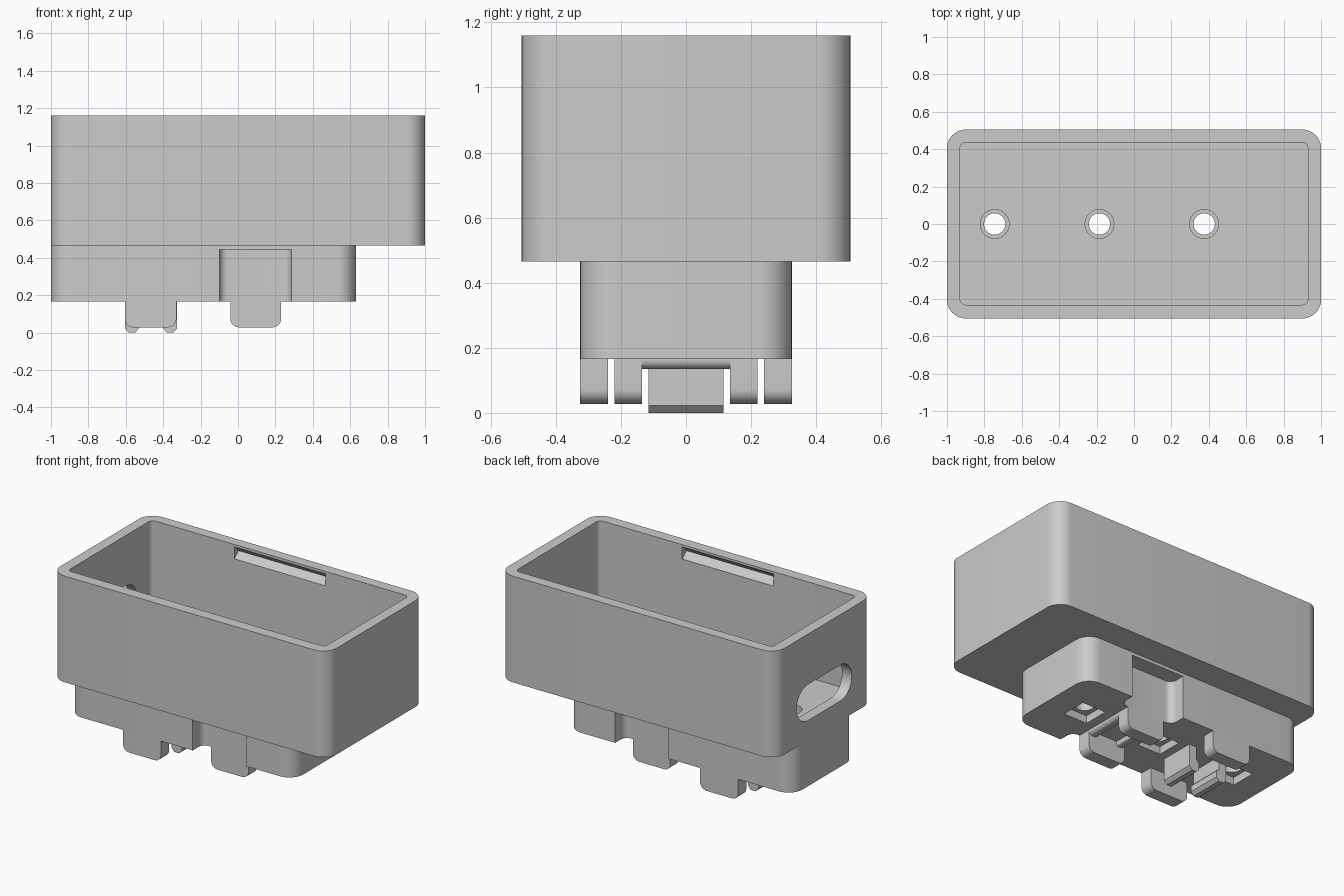
import bpy, bmesh
from math import sin, cos, pi, radians

if "Cube" in bpy.data.objects:
    bpy.data.objects.remove(bpy.data.objects["Cube"], do_unlink=True)

GREY = (0.6, 0.6, 0.6, 1)
plastic = bpy.data.materials.new("grey plastic")
plastic.use_nodes = True
plastic.diffuse_color = GREY
plastic.node_tree.nodes["Principled BSDF"].inputs["Base Color"].default_value = GREY


def rounded(u0, u1, v0, v1, radii):
    """Rectangle outline; radii run from lower left anticlockwise."""
    if not isinstance(radii, tuple):
        radii = (radii,) * 4
    corners = [(u0, v0, 1, 1), (u1, v0, -1, 1), (u1, v1, -1, -1), (u0, v1, 1, -1)]
    pts = []
    for i, ((u, v, su, sv), r) in enumerate(zip(corners, radii)):
        if r == 0:
            pts.append((u, v))
            continue
        for k in range(11):
            a = pi + i * pi / 2 + k * pi / 20
            pts.append((u + su * r + r * cos(a), v + sv * r + r * sin(a)))
    return pts


def circle(cx, cy, r, n=48):
    return [(cx + r * cos(2 * pi * i / n), cy + r * sin(2 * pi * i / n)) for i in range(n)]


def prism(name, outline, axis, lo, hi):
    """Extrude an outline along an axis."""
    place = {"x": lambda u, v, w: (w, u, v),
             "y": lambda u, v, w: (u, w, v),
             "z": lambda u, v, w: (u, v, w)}[axis]
    bm = bmesh.new()
    ends = [[bm.verts.new(place(u, v, w)) for u, v in outline] for w in (lo, hi)]
    bm.faces.new(ends[0])
    bm.faces.new(ends[1])
    n = len(outline)
    for i in range(n):
        j = (i + 1) % n
        bm.faces.new((ends[0][i], ends[0][j], ends[1][j], ends[1][i]))
    bmesh.ops.recalc_face_normals(bm, faces=bm.faces)
    mesh = bpy.data.meshes.new(name)
    bm.to_mesh(mesh)
    bm.free()
    mesh.materials.append(plastic)
    ob = bpy.data.objects.new(name, mesh)
    bpy.context.collection.objects.link(ob)
    return ob


def activate(ob):
    bpy.ops.object.select_all(action="DESELECT")
    ob.select_set(True)
    bpy.context.view_layer.objects.active = ob


def carve(ob, cutters):
    activate(ob)
    for c in cutters:
        c.hide_render = True
        mod = ob.modifiers.new("cut", "BOOLEAN")
        mod.operation = "DIFFERENCE"
        mod.solver = "EXACT"
        mod.object = c
        bpy.ops.object.modifier_apply(modifier=mod.name)
        bpy.data.objects.remove(c, do_unlink=True)


HOLES = (-0.745, -0.185, 0.375)
SPLIT, BOTTOM, FLOOR, TOP = 0.465, 0.165, 0.535, 1.16
parts = []

# Open box with a cable slot and snap grooves for a lid
box = prism("box_shell", rounded(-1, 1, -0.505, 0.505, 0.1), "z", SPLIT, TOP)
cuts = [prism("cavity", rounded(-0.93, 0.93, -0.432, 0.435, 0.03), "z", FLOOR, TOP + 0.2),
        prism("cable_slot", rounded(-0.285, 0.285, 0.595, 0.83, 0.117), "x", -1.2, -0.85)]
for s in (-1, 1):
    groove = [(s * 0.4, 1.145), (s * 0.434, 1.145), (s * 0.475, 1.105),
              (s * 0.434, 1.065), (s * 0.4, 1.065)]
    cuts.append(prism("lid_groove", groove, "x", -0.33, 0.33))
for x in HOLES:
    cuts.append(prism("screw_head", circle(x, 0, 0.077), "z", 0.4, 0.6))
carve(box, cuts)
parts.append(box)

# Narrower base with side pockets, screw holes and square nut seats
base = prism("base_block", rounded(-1, 0.63, -0.325, 0.325, 0.1), "z", BOTTOM, SPLIT)
cuts = []
for s in (-1, 1):
    near, far = sorted((s * 0.22, s * 0.5))
    cuts.append(prism("side_pocket", rounded(-0.1, 0.285, near, far, 0.045), "z", 0, 0.445))
for x in HOLES:
    cuts.append(prism("screw_head", circle(x, 0, 0.077), "z", 0.4, 0.6))
    cuts.append(prism("screw_hole", circle(x, 0, 0.057), "z", 0, 0.6))
    cuts.append(prism("nut_seat", rounded(x - 0.085, x + 0.085, -0.085, 0.085, 0), "z", 0, 0.215))
carve(base, cuts)
parts.append(base)

# Pairs of guide legs: inner pair by the pockets, outer pair flush with the sides
for label, x0, x1, y0, y1 in (("inner", -0.04, 0.23, 0.135, 0.22),
                              ("outer", -0.605, -0.33, 0.24, 0.325)):
    for side, s in (("right", -1), ("left", 1)):
        outline = rounded(x0, x1, 0.028, BOTTOM, (0.045, 0.045, 0, 0))
        lo, hi = sorted((s * y0, s * y1))
        parts.append(prism(f"{label}_leg_{side}", outline, "y", lo, hi))

# Low rounded ribs bridging the inner legs
for end, x0, x1, radii in (("a", -0.04, 0.02, (0.028, 0.012, 0, 0)),
                           ("b", 0.17, 0.23, (0.012, 0.028, 0, 0))):
    parts.append(prism("cross_rib_" + end, rounded(x0, x1, 0.135, BOTTOM, radii),
                       "y", -0.135, 0.135))

# Two facing clips between the outer legs, with chamfered tips
for end, x, d in (("a", -0.605, 1), ("b", -0.325, -1)):
    tip = [(x, BOTTOM), (x, 0.022), (x + d * 0.022, 0), (x + d * 0.055, 0),
           (x + d * 0.075, 0.022), (x + d * 0.075, 0.06), (x + d * 0.055, 0.08),
           (x + d * 0.055, BOTTOM)]
    parts.append(prism("clip_" + end, tip, "y", -0.115, 0.115))

for ob in parts:
    activate(ob)
    bpy.ops.object.shade_smooth_by_angle(angle=radians(30))
